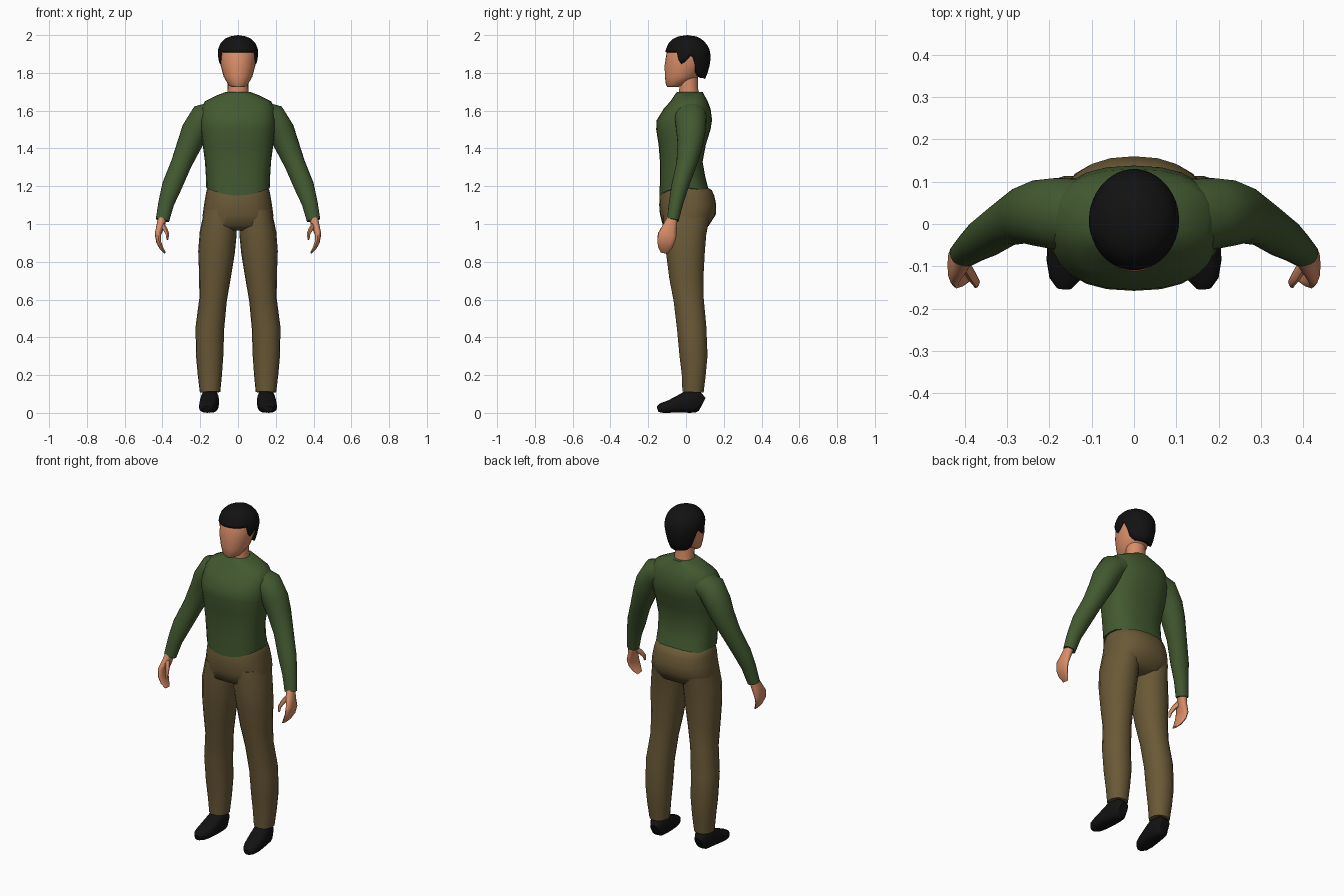
import bpy, bmesh, math
from mathutils import Vector


def material(name, r, g, b):
    m = bpy.data.materials.new(name)
    m.diffuse_color = (r, g, b, 1)
    return m


GREEN = material("sweater green", 0.056, 0.10, 0.030)
BROWN = material("trouser brown", 0.145, 0.10, 0.038)
SKIN = material("skin", 0.70, 0.27, 0.14)
BLACK = material("black", 0.006, 0.006, 0.006)


def finish(name, bm, mat, mirror=False):
    bmesh.ops.recalc_face_normals(bm, faces=bm.faces[:])
    me = bpy.data.meshes.new(name)
    bm.to_mesh(me)
    bm.free()
    me.materials.append(mat)
    me.shade_smooth()
    me.set_sharp_from_angle(angle=math.radians(50))
    ob = bpy.data.objects.new(name, me)
    bpy.context.collection.objects.link(ob)
    if mirror:
        ob.modifiers.new("Mirror", 'MIRROR').use_mirror_merge = False
    return ob


def loft(name, rows, mat, mirror=False, n=18, power=2.0, warp=None):
    """Skin superellipse rings (x, y, z, side radius, depth radius) along a path."""
    bm = bmesh.new()
    pts = [Vector(r[:3]) for r in rows]
    rings = []
    for i, r in enumerate(rows):
        t = (pts[min(i + 1, len(pts) - 1)] - pts[max(i - 1, 0)]).normalized()
        u = Vector((1, 0, 0))
        u = (u - t * u.dot(t)).normalized()
        v = t.cross(u)
        ring = []
        for k in range(n):
            a = 2 * math.pi * k / n
            c, s = math.cos(a), math.sin(a)
            c = math.copysign(abs(c) ** (2 / power), c)
            s = math.copysign(abs(s) ** (2 / power), s)
            p = pts[i] + u * c * r[3] + v * s * r[4]
            ring.append(bm.verts.new(warp(i, p) if warp else p))
        rings.append(ring)
    for a, b in zip(rings, rings[1:]):
        for k in range(n):
            j = (k + 1) % n
            bm.faces.new((a[k], a[j], b[j], b[k]))
    bm.faces.new(rings[0][::-1])
    bm.faces.new(rings[-1])
    return finish(name, bm, mat, mirror)


def body(name, rows, mat, **kw):
    """Upright loft from rows (z, half width, front y, back y), rings kept level."""
    zs = [r[0] for r in rows]
    level = [(0, 0, z, r[1], (r[3] - r[2]) / 2) for z, r in zip(zs, rows)]
    bend = kw.pop("bend", None)

    def warp(i, p):
        p = p + Vector((0, (rows[i][2] + rows[i][3]) / 2, 0))
        return bend(i, p) if bend else p
    return loft(name, level, mat, warp=warp, **kw)


def lookup(table, x):
    """Linear interpolation in a table of (key, value, value...)."""
    if x <= table[0][0]:
        return table[0][1:]
    for a, b in zip(table, table[1:]):
        if x <= b[0]:
            f = (x - a[0]) / (b[0] - a[0])
            return tuple(p + (q - p) * f for p, q in zip(a[1:], b[1:]))
    return table[-1][1:]


# Sweater body, its hem dipping at the middle
def hem(i, p):
    if i == 0:
        p.z -= 0.04 * (1 - min(1, (p.x / 0.165) ** 2))
    return p


body("sweater_body", [
    (1.19, .168, -.140, .128), (1.25, .170, -.138, .102), (1.33, .175, -.138, .088),
    (1.42, .187, -.145, .105), (1.50, .198, -.158, .130), (1.55, .200, -.155, .138),
    (1.61, .195, -.118, .130), (1.65, .175, -.082, .115), (1.68, .115, -.062, .098),
    (1.70, .062, -.048, .088)], GREEN, n=24, power=2.4, bend=hem)

# Sleeves
loft("sleeve", [
    (.10, .020, 1.585, .070, .085), (.185, .025, 1.560, .078, .085),
    (.228, .026, 1.49, .073, .078), (.258, .022, 1.42, .065, .068),
    (.302, .002, 1.315, .055, .054), (.350, -.032, 1.20, .053, .046),
    (.380, -.053, 1.11, .042, .038), (.400, -.070, 1.02, .036, .032)],
    GREEN, mirror=True)

# Hands: a flat curled mitt plus thumb
loft("hand", [
    (.398, -.068, 1.04, .024, .026), (.410, -.085, .99, .022, .036),
    (.424, -.098, .945, .017, .048), (.420, -.107, .905, .013, .046),
    (.405, -.112, .872, .010, .036), (.387, -.115, .848, .005, .020)],
    SKIN, mirror=True, n=12, power=2.3)
loft("thumb", [
    (.403, -.092, 1.00, .014, .016), (.384, -.122, .970, .012, .015),
    (.373, -.138, .945, .009, .012), (.374, -.146, .918, .005, .006)],
    SKIN, mirror=True, n=8)

# Trousers: seat and two legs
body("trouser_seat", [
    (.965, .10, -.075, .07), (.99, .185, -.122, .120), (1.05, .187, -.138, .158),
    (1.10, .180, -.142, .160), (1.15, .172, -.140, .150), (1.18, .166, -.131, .136),
    (1.20, .155, -.12, .10)], BROWN, n=24, power=2.3)
loft("trouser_leg", [
    (.148, .037, .11, .054, .057), (.149, .041, .20, .064, .064),
    (.150, .040, .30, .072, .075), (.149, .030, .45, .076, .079),
    (.132, .014, .60, .073, .081), (.122, .002, .72, .084, .092),
    (.114, -.003, .85, .097, .104), (.105, -.006, .95, .098, .115),
    (.095, .005, 1.06, .085, .125)], BROWN, mirror=True, power=2.15)

# Shoes, lofted from heel to toe with flat soles
loft("shoe", [
    (.146, .085, .045, .026, .040), (.147, .060, .058, .043, .058),
    (.149, .010, .060, .049, .060), (.154, -.040, .045, .050, .045),
    (.160, -.090, .033, .047, .033), (.164, -.130, .026, .036, .026),
    (.165, -.150, .020, .018, .016)], BLACK, mirror=True, n=16, power=2.8)

# Neck and head
body("neck", [(1.67, .058, -.040, .075), (1.72, .055, -.036, .064),
              (1.79, .055, -.040, .064)], SKIN)
body("head", [
    (1.724, .028, -.098, -.045), (1.735, .050, -.106, -.010), (1.78, .076, -.112, .070),
    (1.84, .092, -.113, .095), (1.90, .096, -.104, .110), (1.95, .085, -.085, .095),
    (1.985, .050, -.045, .055)], SKIN, n=24)

# Hair: a cap running from an angle-dependent hairline up to the crown
HAIRLINE = [(0, 1.91), (60, 1.91), (71, 1.845), (80, 1.85), (97, 1.89),
            (108, 1.875), (118, 1.80), (132, 1.775), (180, 1.768)]
CAP = [(1.76, .078, -.105, .098), (1.82, .094, -.114, .122), (1.88, .105, -.112, .131),
       (1.92, .107, -.108, .127), (1.955, .094, -.094, .108), (1.98, .070, -.070, .083),
       (1.993, .042, -.040, .055)]
bm = bmesh.new()
columns = []
COLS, STEPS = 48, 10
for k in range(COLS):
    a = 2 * math.pi * k / COLS
    turn = math.degrees(min(a, 2 * math.pi - a))
    low = lookup(HAIRLINE, turn)[0]
    col = []
    for s in range(STEPS):
        f = s / (STEPS - 1)
        z = low + (1.993 - low) * (1 - (1 - f) ** 1.5)
        w, front, back = lookup(CAP, z)
        col.append(bm.verts.new((w * math.sin(a),
                   (front + back) / 2 - (back - front) / 2 * math.cos(a), z)))
    columns.append(col)
crown = bm.verts.new((0, .007, 2.0))
for k in range(COLS):
    a, b = columns[k], columns[(k + 1) % COLS]
    for s in range(STEPS - 1):
        bm.faces.new((a[s], b[s], b[s + 1], a[s + 1]))
    bm.faces.new((a[-1], b[-1], crown))
hair = finish("hair", bm, BLACK)
shell = hair.modifiers.new("Thickness", 'SOLIDIFY')
shell.thickness = 0.02
shell.offset = -1
